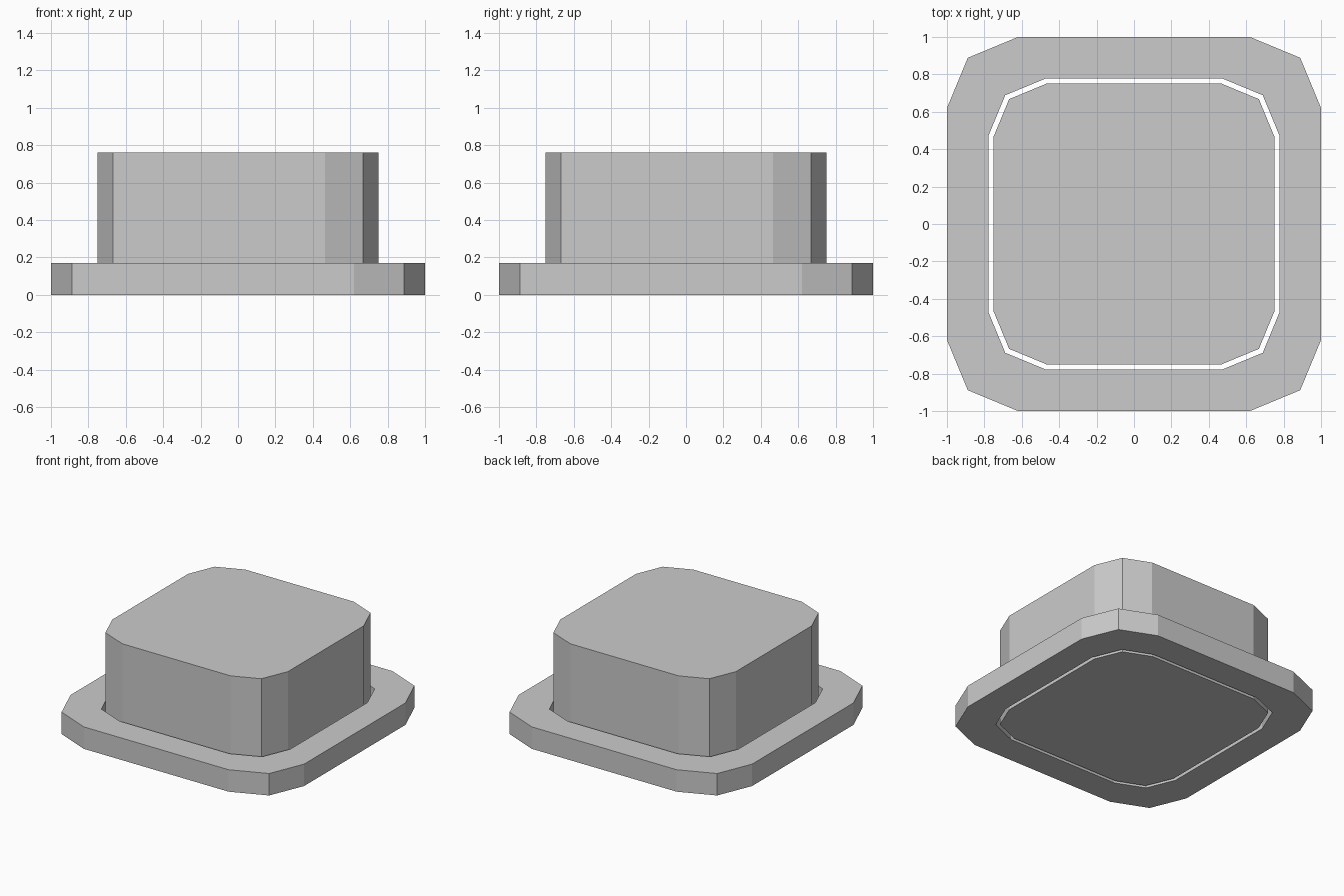
import bpy, bmesh
from math import cos, sin, pi

if "Cube" in bpy.data.objects:
    bpy.data.objects.remove(bpy.data.objects["Cube"])


def outline(half, radius, segments=2):
    """Counter-clockwise rounded square with faceted corners."""
    c = half - radius
    points = []
    for q, (sx, sy) in enumerate([(1, 1), (-1, 1), (-1, -1), (1, -1)]):
        for i in range(segments + 1):
            a = q * pi / 2 + i * pi / 2 / segments
            points.append((sx * c + radius * cos(a), sy * c + radius * sin(a)))
    return points


def extrude_part(name, height, outer, inner=None):
    bm = bmesh.new()

    def loop(pts, z):
        return [bm.verts.new((x, y, z)) for x, y in pts]

    def bridge(a, b):
        n = len(a)
        for i in range(n):
            j = (i + 1) % n
            bm.faces.new((a[i], a[j], b[j], b[i]))

    low, high = loop(outer, 0), loop(outer, height)
    bridge(low, high)
    if inner:
        in_low, in_high = loop(inner, 0), loop(inner, height)
        bridge(high, in_high)
        bridge(in_high, in_low)
        bridge(in_low, low)
    else:
        bm.faces.new(high)
        bm.faces.new(low[::-1])
    mesh = bpy.data.meshes.new(name)
    bm.to_mesh(mesh)
    bm.free()
    obj = bpy.data.objects.new(name, mesh)
    bpy.context.collection.objects.link(obj)
    return obj


# Flat surround with a through opening
extrude_part("button_surround", 0.17, outline(1.0, 0.38), outline(0.778, 0.306))

# Tall push cap standing in the opening with a narrow gap
extrude_part("button_cap", 0.76, outline(0.752, 0.288))
